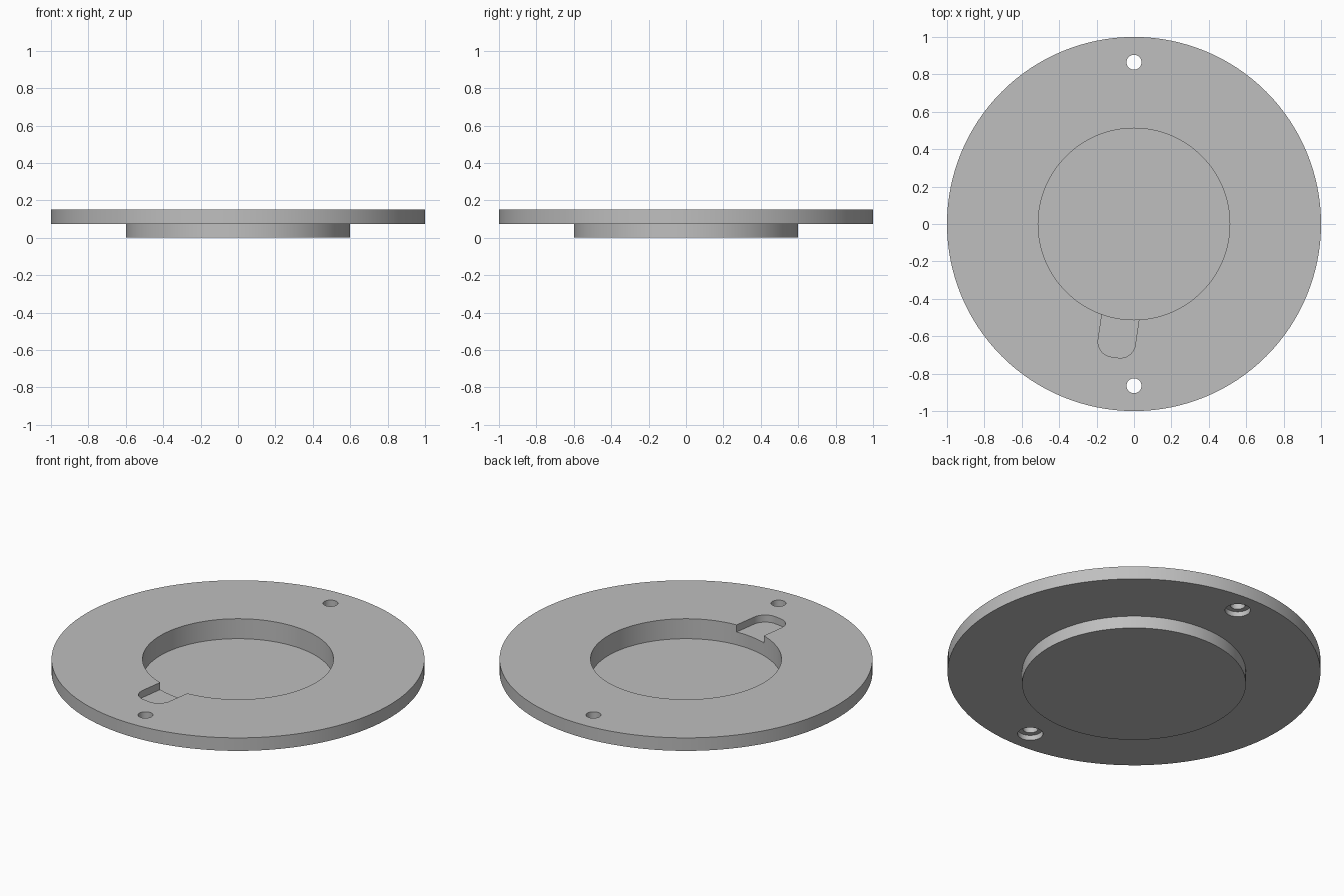
import bpy, bmesh, math
from mathutils import Matrix, Vector

default_cube = bpy.data.objects.get("Cube")
if default_cube:
    bpy.data.objects.remove(default_cube, do_unlink=True)

TOP, FLANGE_BOTTOM, POCKET_FLOOR, SLOT_FLOOR = 0.15, 0.073, 0.032, 0.108
HOLE_Y = 0.865

grey = bpy.data.materials.new("plain grey")
grey.use_nodes = True
grey.diffuse_color = (0.52, 0.52, 0.52, 1)
grey.node_tree.nodes["Principled BSDF"].inputs["Base Color"].default_value = grey.diffuse_color


def add_object(name, bm):
    bmesh.ops.recalc_face_normals(bm, faces=bm.faces)
    mesh = bpy.data.meshes.new(name)
    bm.to_mesh(mesh)
    bm.free()
    mesh.materials.append(grey)
    obj = bpy.data.objects.new(name, mesh)
    bpy.context.collection.objects.link(obj)
    return obj


def prism(name, outline, z0, z1):
    """Straight extrusion of a flat outline."""
    bm = bmesh.new()
    face = bm.faces.new([bm.verts.new((x, y, z0)) for x, y in outline])
    extruded = bmesh.ops.extrude_face_region(bm, geom=[face])["geom"]
    verts = [v for v in extruded if isinstance(v, bmesh.types.BMVert)]
    bmesh.ops.translate(bm, verts=verts, vec=(0, 0, z1 - z0))
    return add_object(name, bm)


def arc(cx, cy, r, start, end, steps):
    angles = [math.radians(start + (end - start) * i / steps) for i in range(steps + 1)]
    return [(cx + r * math.cos(a), cy + r * math.sin(a)) for a in angles]


def cut(body, cutter):
    cutter.hide_render = True
    mod = body.modifiers.new("cut", 'BOOLEAN')
    mod.operation, mod.solver, mod.object = 'DIFFERENCE', 'EXACT', cutter
    bpy.context.view_layer.objects.active = body
    bpy.ops.object.modifier_apply(modifier=mod.name)
    bpy.data.objects.remove(cutter, do_unlink=True)


# Flanged dish: a revolved section with a raised flange and a round pocket
section = [(0, 0), (0.6, 0), (0.6, FLANGE_BOTTOM), (1, FLANGE_BOTTOM),
           (1, TOP), (0.512, TOP), (0.512, POCKET_FLOOR), (0, POCKET_FLOOR)]
bm = bmesh.new()
points = [bm.verts.new((r, 0, z)) for r, z in section]
edges = [bm.edges.new(pair) for pair in zip(points, points[1:])]
bmesh.ops.spin(bm, geom=points + edges, axis=(0, 0, 1), cent=(0, 0, 0),
               steps=128, angle=math.tau)
bmesh.ops.remove_doubles(bm, verts=bm.verts, dist=0.0001)
body = add_object("flanged_dish", bm)

# Shallow round-cornered slot running outward from the pocket
half, end, corner = 0.1, 0.72, 0.08
outline = [(half, -0.4), (-half, -0.4)]
outline += arc(corner - half, corner - end, corner, 180, 270, 12)
outline += arc(half - corner, corner - end, corner, 270, 360, 12)
turn = Matrix.Rotation(math.radians(-8.3), 2)
slot = [tuple(turn @ Vector(p)) for p in outline]
cut(body, prism("slot_cutter", slot, SLOT_FLOOR, 0.3))

# Two screw holes, counterbored from below
for side in (-1, 1):
    y = side * HOLE_Y
    cut(body, prism("hole_cutter", arc(0, y, 0.04, 0, 360, 40)[:-1], -0.1, 0.3))
    cut(body, prism("counterbore_cutter", arc(0, y, 0.068, 0, 360, 40)[:-1],
                    -0.1, FLANGE_BOTTOM + 0.03))

# Smooth round walls with crisp rims
bpy.ops.object.select_all(action='DESELECT')
body.select_set(True)
bpy.context.view_layer.objects.active = body
bpy.ops.object.shade_smooth_by_angle(angle=math.radians(30))
